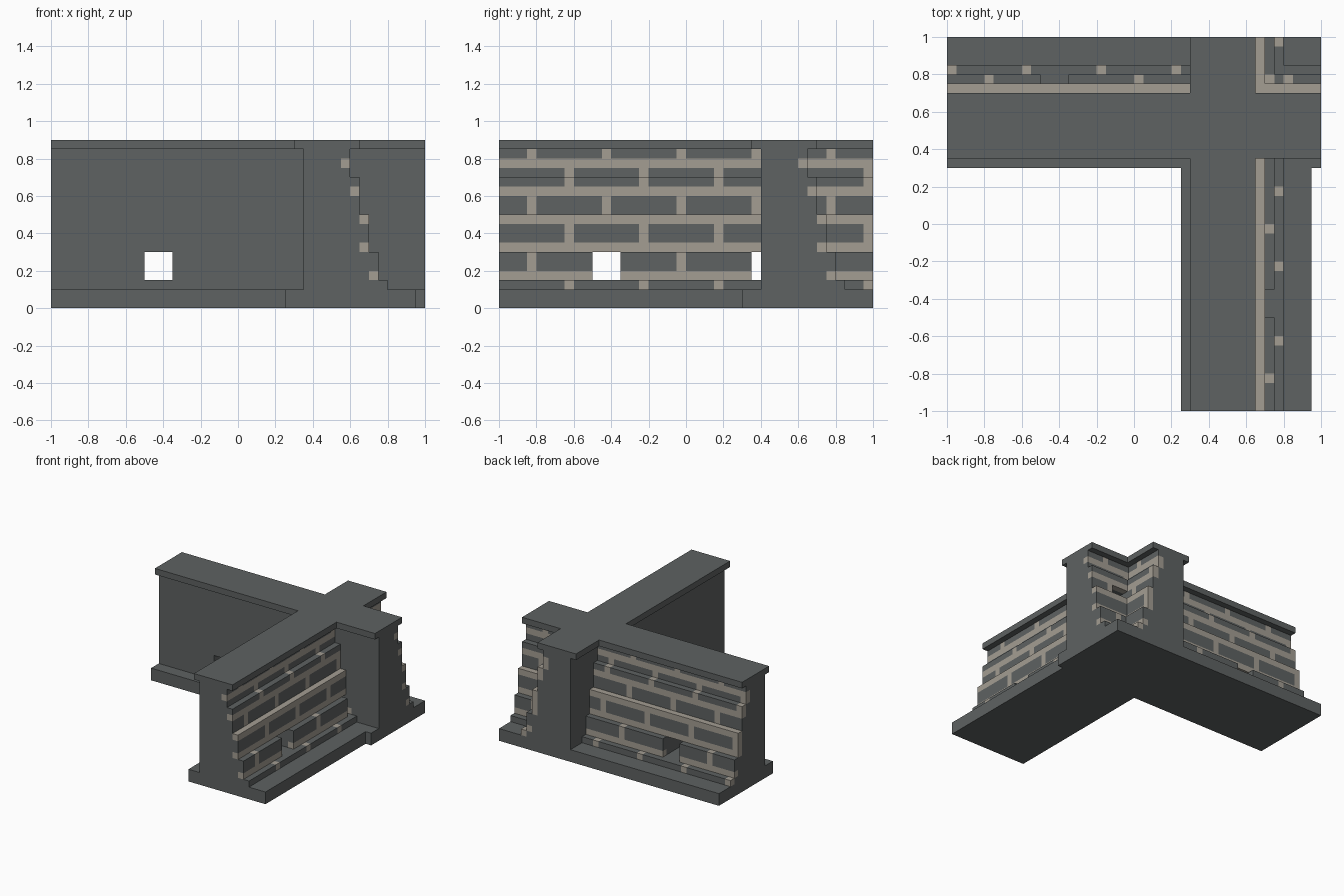
import bpy, bmesh

if "Cube" in bpy.data.objects:
    bpy.data.objects.remove(bpy.data.objects["Cube"])

V = 0.05                       # size of one block unit


def material(name, rgb):
    m = bpy.data.materials.new(name)
    m.diffuse_color = (*rgb, 1)
    m.use_nodes = True
    m.node_tree.nodes["Principled BSDF"].inputs["Base Color"].default_value = m.diffuse_color
    return m


STONE = material("dark stone", (0.112, 0.122, 0.122))
MORTAR = material("pale mortar", (0.37, 0.34, 0.29))


def add_box(bm, lo, hi):
    v = [bm.verts.new((x, y, z)) for x in (lo[0], hi[0])
         for y in (lo[1], hi[1]) for z in (lo[2], hi[2])]
    for f in ((0, 1, 3, 2), (4, 6, 7, 5), (0, 4, 5, 1),
              (2, 3, 7, 6), (0, 2, 6, 4), (1, 5, 7, 3)):
        bm.faces.new([v[i] for i in f])


def finish(bm, name, mat):
    bmesh.ops.recalc_face_normals(bm, faces=bm.faces)
    mesh = bpy.data.meshes.new(name)
    bm.to_mesh(mesh)
    bm.free()
    mesh.materials.append(mat)
    ob = bpy.data.objects.new(name, mesh)
    bpy.context.collection.objects.link(ob)


def boxes(name, mat, items):
    bm = bmesh.new()
    for lo, hi in items:
        add_box(bm, lo, hi)
    finish(bm, name, mat)


# Footing: one slab under each arm
boxes("footing", STONE, [((-1, .3, 0), (1, 1, .1)),
                         ((.25, -1, 0), (.95, .3, .1))])

# Coping: cross-shaped slab on top
boxes("coping", STONE, [((-1, .35, .85), (1, .7, .9)),
                        ((.3, -1, .85), (.65, .35, .9)),
                        ((.3, .7, .85), (.65, 1, .9))])

# Courses: bottom, top, joint start (None = continuous mortar bed)
A, B = -1.05, -0.85
COURSES = [(.10, .15, A), (.15, .20, None), (.20, .30, B), (.30, .35, None),
           (.35, .45, A), (.45, .50, None), (.50, .60, B), (.60, .65, None),
           (.65, .70, A), (.70, .75, A), (.75, .80, None), (.80, .85, B)]
INNER = .35


def outer(z):
    """Stepped outer face, leaning in toward the top."""
    return .8 - V * sum(z > s for s in (.15, .3, .5, .7))


def wall(name, along_x):
    stone, mortar = bmesh.new(), bmesh.new()
    shift = V if along_x else 0

    def put(bm, t0, t1, d0, d1, z0, z1):
        if along_x:
            add_box(bm, (t0, d0 + V, z0), (t1, d1 + V, z1))
        else:
            add_box(bm, (d0, t0, z0), (d1, t1, z1))

    # ends of the wall reach down beside the footing
    for z0, z1, start in COURSES:
        zm = (z0 + z1) / 2
        out = outer(zm)
        gaps = []
        if .15 < zm < .3:                       # drain openings
            gaps.append((-.5, -.35))
            if not along_x:
                gaps.append((.35, .4))
        if along_x:                             # room for the crossing wall
            gaps.append((INNER, out))
        joints = []
        if start is not None:
            joints = [(start + shift + .4 * i, start + shift + .4 * i + V)
                      for i in range(7)]
        missing = along_x and .5 < zm < .6      # one lost brick at the corner
        cuts = {-1.0, 1.0}
        for a, b in gaps + joints + ([(.65, .8)] if missing else []):
            cuts |= {round(c, 3) for c in (a, b) if -1 < c < 1}
        cuts = sorted(cuts)
        for t0, t1 in zip(cuts, cuts[1:]):
            tm = (t0 + t1) / 2
            if any(a < tm < b for a, b in gaps):
                continue
            if missing and .65 < tm < .8:
                put(stone, t0, t1, INNER, out - 2 * V, z0, z1)
            elif start is None or any(a < tm < b for a, b in joints):
                put(stone, t0, t1, INNER, out - V, z0, z1)
                put(mortar, t0, t1, out - V, out, z0, z1)
            else:
                put(stone, t0, t1, INNER, out, z0, z1)
    finish(stone, name + "_bricks", STONE)
    finish(mortar, name + "_mortar", MORTAR)


# Two brick walls crossing at the corner
wall("side_wall", False)
wall("back_wall", True)
